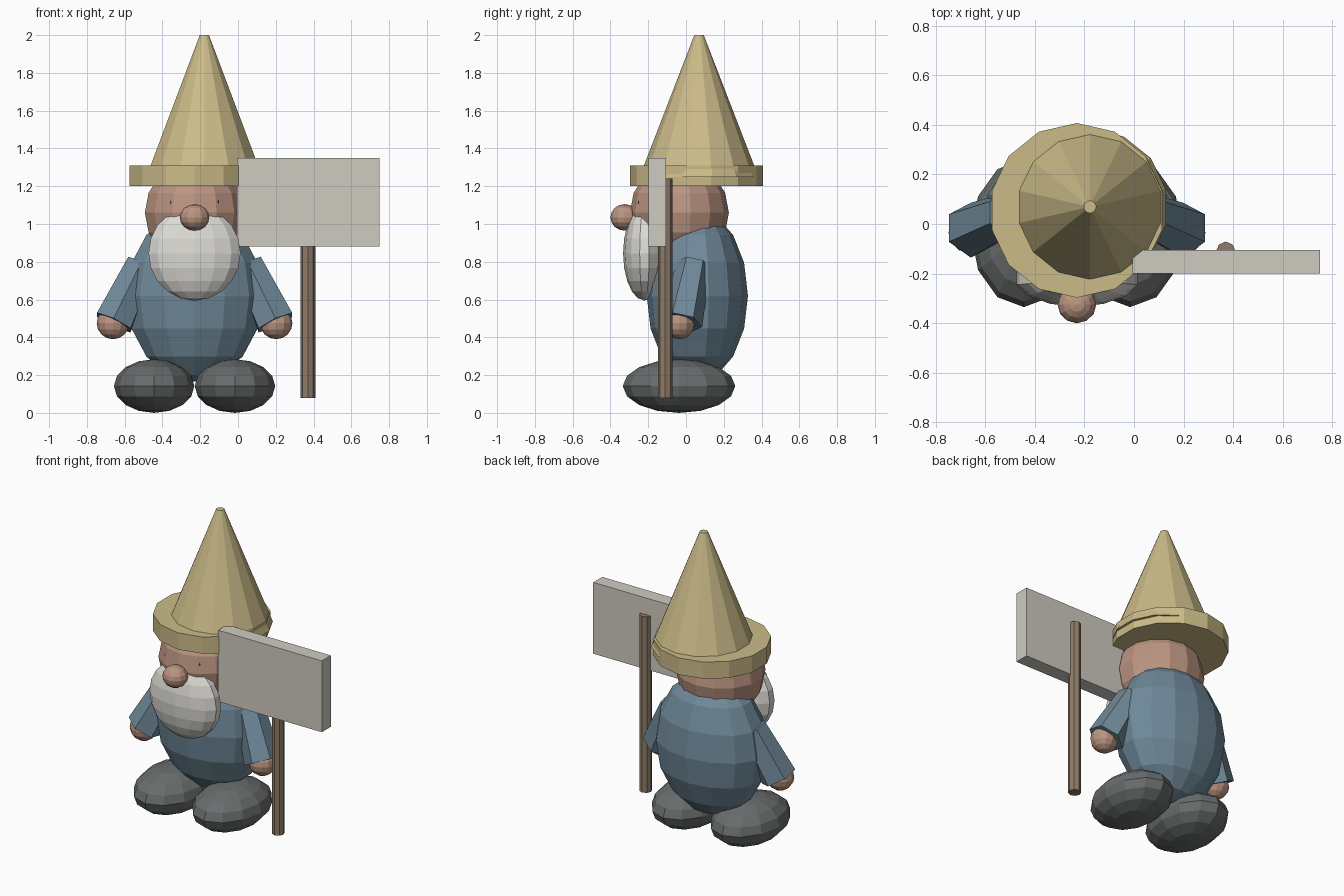
import bpy
from math import pi, sqrt
from mathutils import Vector, Matrix

if "Cube" in bpy.data.objects:
    bpy.data.objects.remove(bpy.data.objects["Cube"])

CX = -0.23  # centre line of the figure


def mat(name, rgb):
    m = bpy.data.materials.new(name)
    m.diffuse_color = (*rgb, 1)
    m.use_nodes = True
    m.node_tree.nodes["Principled BSDF"].inputs["Base Color"].default_value = m.diffuse_color
    return m


STRAW = mat("straw", (0.60, 0.50, 0.25))
BLUE = mat("blue_cloth", (0.16, 0.25, 0.32))
SKIN = mat("skin", (0.50, 0.30, 0.22))
WHITE = mat("beard_white", (0.72, 0.71, 0.67))
BOARD = mat("board", (0.62, 0.60, 0.53))
WOOD = mat("wood", (0.27, 0.20, 0.14))
DARK = mat("boot_grey", (0.14, 0.15, 0.15))
EYE = mat("eye_dark", (0.06, 0.07, 0.08))


def finish(name, material):
    o = bpy.context.object
    o.name = name
    o.data.materials.append(material)
    return o


def ball(name, loc, radii, material, seg=12, rings=8):
    bpy.ops.mesh.primitive_uv_sphere_add(segments=seg, ring_count=rings, radius=1, location=loc)
    o = finish(name, material)
    o.scale = radii
    return o


def tube(name, p0, p1, r0, r1, sides, material, side=None):
    """Tapered prism from p0 to p1; 'side' is the direction a flat face looks."""
    p0, p1 = Vector(p0), Vector(p1)
    bpy.ops.mesh.primitive_cone_add(vertices=sides, radius1=r0, radius2=r1, depth=(p1 - p0).length)
    o = finish(name, material)
    z = (p1 - p0).normalized()
    x = Vector(side or (1, 0, 0))
    x = (x - z * x.dot(z)).normalized()
    y = z.cross(x)
    rot = Matrix((x, y, z)).transposed().to_4x4()
    o.matrix_world = Matrix.Translation((p0 + p1) / 2) @ rot
    return o


# Torso, head and face
ball("body", (CX, 0.06, 0.62), (0.37, 0.268, 0.455), BLUE, 14, 8)
ball("head", (CX, -0.035, 1.06), (0.27, 0.262, 0.275), SKIN, 14, 8)
ball("beard", (CX, -0.22, 0.845), (0.25, 0.113, 0.25), WHITE, 14, 10)
ball("nose", (CX, -0.325, 1.035), (0.078, 0.075, 0.07), SKIN)

# Hat: flat brim and offset cone
tube("hat_brim", (CX, 0.055, 1.20), (CX, 0.055, 1.31), 0.352, 0.352, 14, STRAW)
tube("hat_cone", (-0.178, 0.069, 1.25), (-0.178, 0.069, 2.0), 0.315, 0.025, 14, STRAW)

# Mirrored eyes, arms, hands and boots
for s, side in ((-1, "left"), (1, "right")):
    ball(f"eye_{side}", (CX + s * 0.111, -0.235, 1.112), (0.025,) * 3, EYE, 8, 6)
    tube(f"arm_{side}", (CX + s * 0.428, -0.025, 0.478), (CX + s * 0.28, 0.04, 0.785),
         0.113, 0.09, 6, BLUE, (s, 0, 0))
    ball(f"hand_{side}", (CX + s * 0.432, -0.035, 0.475), (0.086, 0.082, 0.085), SKIN)
    ball(f"boot_{side}", (CX + s * 0.214, -0.037, 0.142), (0.213, 0.298, 0.142), DARK)

# Sign board on its post
tube("sign_post", (0.37, -0.11, 0.08), (0.37, -0.11, 1.24), 0.039, 0.039, 8, WOOD)
bpy.ops.mesh.primitive_cube_add(size=1, location=(0.372, -0.152, 1.115))
finish("sign_board", BOARD).scale = (0.756, 0.094, 0.47)
